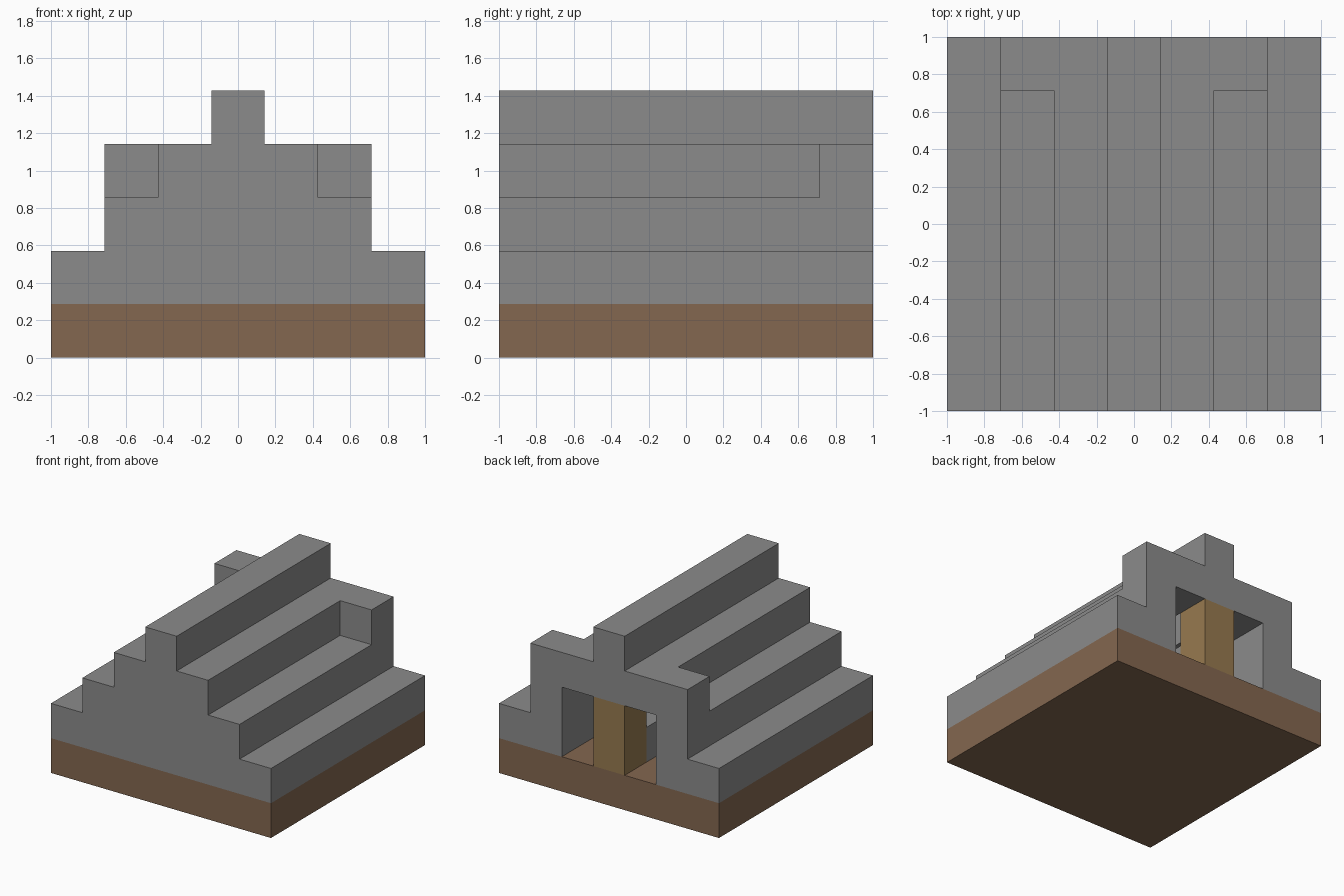
import bpy
import bmesh
import math

if "Cube" in bpy.data.objects:
    bpy.data.objects.remove(bpy.data.objects["Cube"], do_unlink=True)

U = 2 / 7  # one block; all sizes below are in blocks


def material(name, rgb):
    mat = bpy.data.materials.new(name)
    mat.use_nodes = True
    color = (*rgb, 1)
    mat.diffuse_color = color
    bsdf = next(n for n in mat.node_tree.nodes if n.type == 'BSDF_PRINCIPLED')
    bsdf.inputs["Base Color"].default_value = color
    bsdf.inputs["Roughness"].default_value = 0.9
    return mat


stone = material("grey stone", (0.26, 0.26, 0.26))
earth = material("brown earth", (0.23, 0.136, 0.08))
wood = material("golden wood", (0.31, 0.195, 0.08))


def prism(name, outline, y0, y1, mat):
    """Extrude an outline in the xz plane from y0 to y1."""
    bm = bmesh.new()
    face = bm.faces.new([bm.verts.new((x * U, y0 * U, z * U)) for x, z in outline])
    out = bmesh.ops.extrude_face_region(bm, geom=[face])
    moved = [g for g in out["geom"] if isinstance(g, bmesh.types.BMVert)]
    bmesh.ops.translate(bm, verts=moved, vec=(0, (y1 - y0) * U, 0))
    bmesh.ops.recalc_face_normals(bm, faces=bm.faces)
    mesh = bpy.data.meshes.new(name)
    bm.to_mesh(mesh)
    bm.free()
    mesh.materials.append(mat)
    obj = bpy.data.objects.new(name, mesh)
    bpy.context.collection.objects.link(obj)
    return obj


def box(name, x0, x1, y0, y1, z0, z1, mat):
    return prism(name, [(x0, z0), (x1, z0), (x1, z1), (x0, z1)], y0, y1, mat)


def stepped(half_widths, z0):
    """Symmetric stepped outline, one block high per half width."""
    right = []
    for i, w in enumerate(half_widths):
        right += [(w, z0 + i), (w, z0 + i + 1)]
    # drop the doubled points where two layers share a width
    right = [p for p in right if right.count(p) == 1]
    return right + [(-x, z) for x, z in reversed(right)]


def cut(target, cutter):
    cutter.hide_render = True
    mod = target.modifiers.new("cut", 'BOOLEAN')
    mod.operation = 'DIFFERENCE'
    mod.solver = 'EXACT'
    mod.object = cutter
    bpy.context.view_layer.update()
    graph = bpy.context.evaluated_depsgraph_get()
    result = bpy.data.meshes.new_from_object(target.evaluated_get(graph))
    target.modifiers.remove(mod)
    target.data = result
    bpy.data.objects.remove(cutter, do_unlink=True)


# Ground slab
box("ground_slab", -3.5, 3.5, -3.5, 3.5, 0, 1, earth)

# Stepped stone roof
roof = prism("stepped_roof", stepped([3.5, 2.5, 2.5, 0.5], 1), -3.5, 3.5, stone)

# Upper side steps, leaving full shoulders at the back
for side in (-1, 1):
    x0, x1 = sorted((1.5 * side, 3 * side))
    cut(roof, box("step_cutter", x0, x1, -4, 2.5, 3, 4.5, stone))

# Chamber open at the back, with a raised slot under the ridge
cut(roof, box("chamber_cutter", -1.5, 1.5, -2.5, 4, 0.5, 3, stone))
cut(roof, box("slot_cutter", -0.5, 0.5, -2.5, 2.5, 2.5, 4, stone))

# Merge flat faces left by the cuts
bm = bmesh.new()
bm.from_mesh(roof.data)
bmesh.ops.remove_doubles(bm, verts=bm.verts, dist=0.0001)
bmesh.ops.dissolve_limit(bm, angle_limit=math.radians(1), verts=bm.verts, edges=bm.edges)
bm.to_mesh(roof.data)
bm.free()

# Wooden doorway post and the low stone block behind it
box("doorway_post", -0.5, 0.5, 2.5, 3.5, 1, 3, wood)
box("chamber_block", -0.5, 0.5, 1.5, 2.5, 1, 2, stone)
